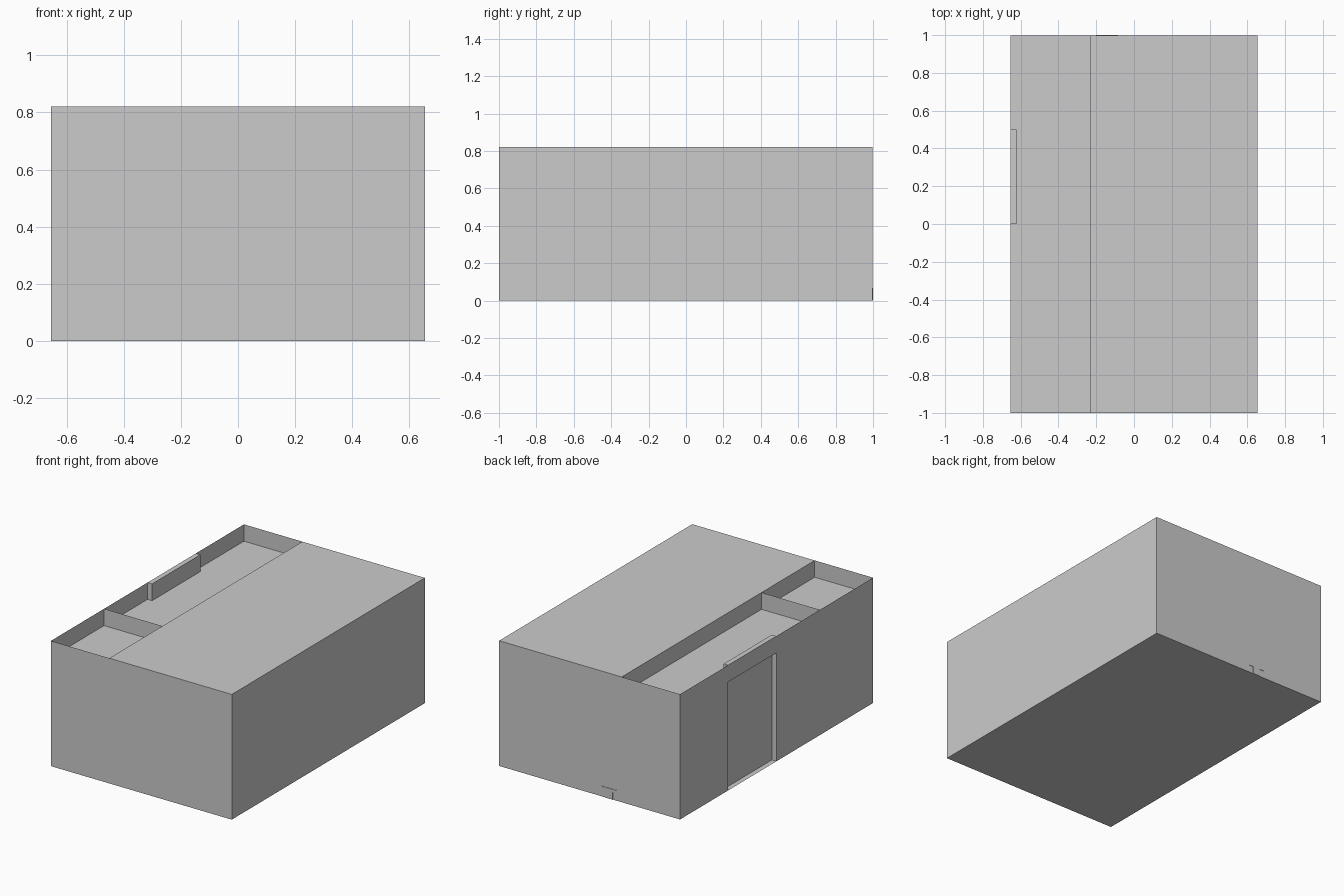
import bpy

if "Cube" in bpy.data.objects:
    bpy.data.objects.remove(bpy.data.objects["Cube"])

X, FRONT, BACK, TOP = 0.655, -1.0, 0.997, 0.82
PART_X = -0.232           # partition between hall and side rooms
CEIL = 0.71               # lowered ceiling / door head height
NICHE_X = -0.622          # door set back in the left wall
DOOR0, DOOR1 = 0.0, 0.5


def make(name, verts, faces):
    mesh = bpy.data.meshes.new(name)
    mesh.from_pydata(verts, [], faces)
    obj = bpy.data.objects.new(name, mesh)
    bpy.context.collection.objects.link(obj)
    return obj


def sheet(name, axis, pos, outline):
    """Flat panel at axis = pos; outline uses the other two axes in order."""
    verts = []
    for a, b in outline:
        p = [a, b]
        p.insert("xyz".index(axis), pos)
        verts.append(p)
    return make(name, verts, [tuple(range(len(verts)))])


def rect(a0, a1, b0, b1):
    return [(a0, b0), (a1, b0), (a1, b1), (a0, b1)]


# Outer shell
sheet("floor", "z", 0, rect(-X, X, FRONT, BACK)[::-1])
sheet("front_wall", "y", FRONT, rect(-X, X, 0, TOP))
sheet("back_wall", "y", BACK, rect(-X, X, 0, TOP)[::-1])
sheet("right_wall", "x", X, rect(FRONT, BACK, 0, TOP))
sheet("left_wall", "x", -X, [
    (FRONT, 0), (FRONT, TOP), (BACK, TOP), (BACK, 0),
    (DOOR1, 0), (DOOR1, CEIL), (DOOR0, CEIL), (DOOR0, 0)])

# Hall roof, lowered side ceiling and inner partitions
sheet("hall_roof", "z", TOP, rect(PART_X, X, FRONT, BACK))
sheet("side_ceiling", "z", CEIL, rect(-X, PART_X, FRONT, BACK))
sheet("long_partition", "x", PART_X, rect(FRONT, BACK, 0, TOP)[::-1])
sheet("cross_partition", "y", -0.45, rect(-X, PART_X, 0, TOP))

# Door niche
sheet("door_panel", "x", NICHE_X, rect(DOOR0, DOOR1, 0, TOP))
sheet("niche_lid", "z", TOP, rect(-X, NICHE_X, DOOR0, DOOR1))
for name, y in (("niche_side_front", DOOR0), ("niche_side_back", DOOR1)):
    sheet(name, "y", y, rect(-X, NICHE_X, 0, TOP))

# Shallow T-shaped tab on the back wall
cx, stem, cap = -0.142, 0.027, 0.058
profile = [(cx - stem, 0), (cx + stem, 0), (cx + stem, 0.048), (cx + cap, 0.048),
           (cx + cap, 0.068), (cx - cap, 0.068), (cx - cap, 0.048), (cx - stem, 0.048)]
n = len(profile)
verts = [(x, y, z) for y in (BACK, 1.0) for x, z in profile]
faces = [tuple(range(2 * n - 1, n - 1, -1))]
faces += [(i, i + n, (i + 1) % n + n, (i + 1) % n) for i in range(n)]
make("back_tab", verts, faces)
